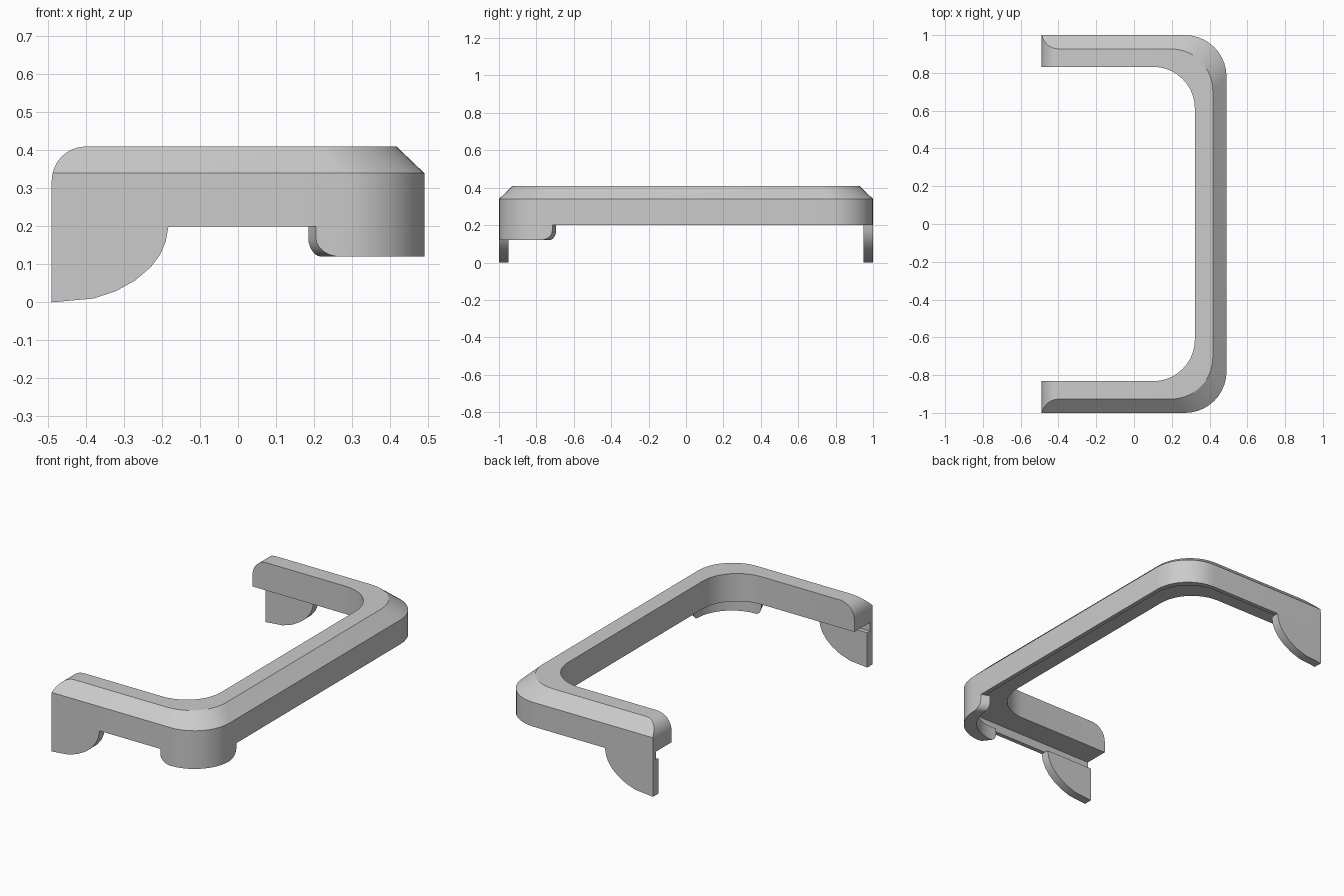
import bpy, bmesh
from math import sin, cos, pi

if "Cube" in bpy.data.objects:
    bpy.data.objects.remove(bpy.data.objects["Cube"])

HX, R, SEG = 0.49, 0.22, 10   # half length, corner radius, corner segments


def finish(name, bm):
    bmesh.ops.recalc_face_normals(bm, faces=bm.faces)
    me = bpy.data.meshes.new(name)
    bm.to_mesh(me)
    bm.free()
    ob = bpy.data.objects.new(name, me)
    bpy.context.collection.objects.link(ob)
    return ob


def loft(name, rings):
    """Skin closed rings one after another and cap both ends."""
    bm = bmesh.new()
    vs = [[bm.verts.new(p) for p in r] for r in rings]
    n = len(vs[0])
    for a, b in zip(vs, vs[1:]):
        for i in range(n):
            j = (i + 1) % n
            bm.faces.new((a[i], a[j], b[j], b[i]))
    bm.faces.new(vs[0])
    bm.faces.new(vs[-1])
    return finish(name, bm)


def prism(name, pts, y0, y1):
    return loft(name, [[(x, y, z) for x, z in pts] for y in (y0, y1)])


def smooth(ob):
    bpy.ops.object.select_all(action='DESELECT')
    ob.select_set(True)
    bpy.context.view_layer.objects.active = ob
    bpy.ops.object.shade_smooth_by_angle(angle=pi / 6)


def corner(d, i):
    """Point i of the front right corner arc, inset by d."""
    a = -pi / 2 + pi / 2 * i / SEG
    return (HX - d - R + R * cos(a), -1 + d + R + R * sin(a))


def path(d):
    """U-shaped path, inset by d."""
    half = [(-0.6, -1 + d)] + [corner(d, i) for i in range(SEG + 1)]
    return half + [(x, -y) for x, y in reversed(half)]


# U frame: bevelled outer top edge, thin skirt below on the outside
section = [(0, 0.2), (0, 0.34), (0.073, 0.41), (0.168, 0.41),
           (0.168, 0.25), (0.025, 0.25), (0.025, 0.2)]
paths = [(path(d), z) for d, z in section]
frame = loft("u_frame", [[(*p[i], z) for p, z in paths]
                         for i in range(len(paths[0][0]))])

# Round the upper ends of both arms
r = 0.09
trim_pts = [(-HX, 0.1)] + [(-HX + r - r * cos(pi / 2 * i / 8), 0.41 - r + r * sin(pi / 2 * i / 8))
                           for i in range(8)] + [(-0.40, 0.41), (-0.40, 0.5), (0.7, 0.5), (0.7, 0.1)]
trim = prism("end_trim", trim_pts, -1.2, 1.2)
trim.hide_render = True
mod = frame.modifiers.new("trim", 'BOOLEAN')
mod.operation, mod.solver, mod.object = 'INTERSECT', 'EXACT', trim
bpy.context.view_layer.objects.active = frame
bpy.ops.object.modifier_apply(modifier=mod.name)
bpy.data.objects.remove(trim)
smooth(frame)

# Curved tabs under the arm ends
tab = [(-HX, 0.2), (-HX, 0), (-0.38, 0.01), (-0.32, 0.03), (-0.27, 0.058),
       (-0.23, 0.092), (-0.205, 0.125), (-0.19, 0.16), (-0.183, 0.2)]
for side, s in (("front", -1), ("back", 1)):
    smooth(prism(side + "_tab", tab, s, s * 0.95))

# Skirt below the front right corner, with rounded lower ends
lead = [(1 - cos(pi / 2 * i / 6), 0.17 - 0.05 * sin(pi / 2 * i / 6)) for i in range(7)]


def skirt_path(d):
    x0, x1 = 0.205 - 0.4 * d, HX - d - R
    start = [(x0 + (x1 - x0) * k, -1 + d, z) for k, z in lead]
    # the far end mirrors the near end across the corner diagonal
    end = [(y + 1 + HX, x - HX - 1, z) for x, y, z in reversed(start)]
    end = [(HX - (ys + 1), -1 + (HX - xs), z) for xs, ys, z in reversed(start)]
    return start + [(*corner(d, i), 0.12) for i in range(1, SEG)] + end


rings = []
for o, n in zip(skirt_path(0), skirt_path(0.05)):
    rings.append([(o[0], o[1], 0.2), o, n, (n[0], n[1], 0.2)])
smooth(loft("corner_skirt", rings))
